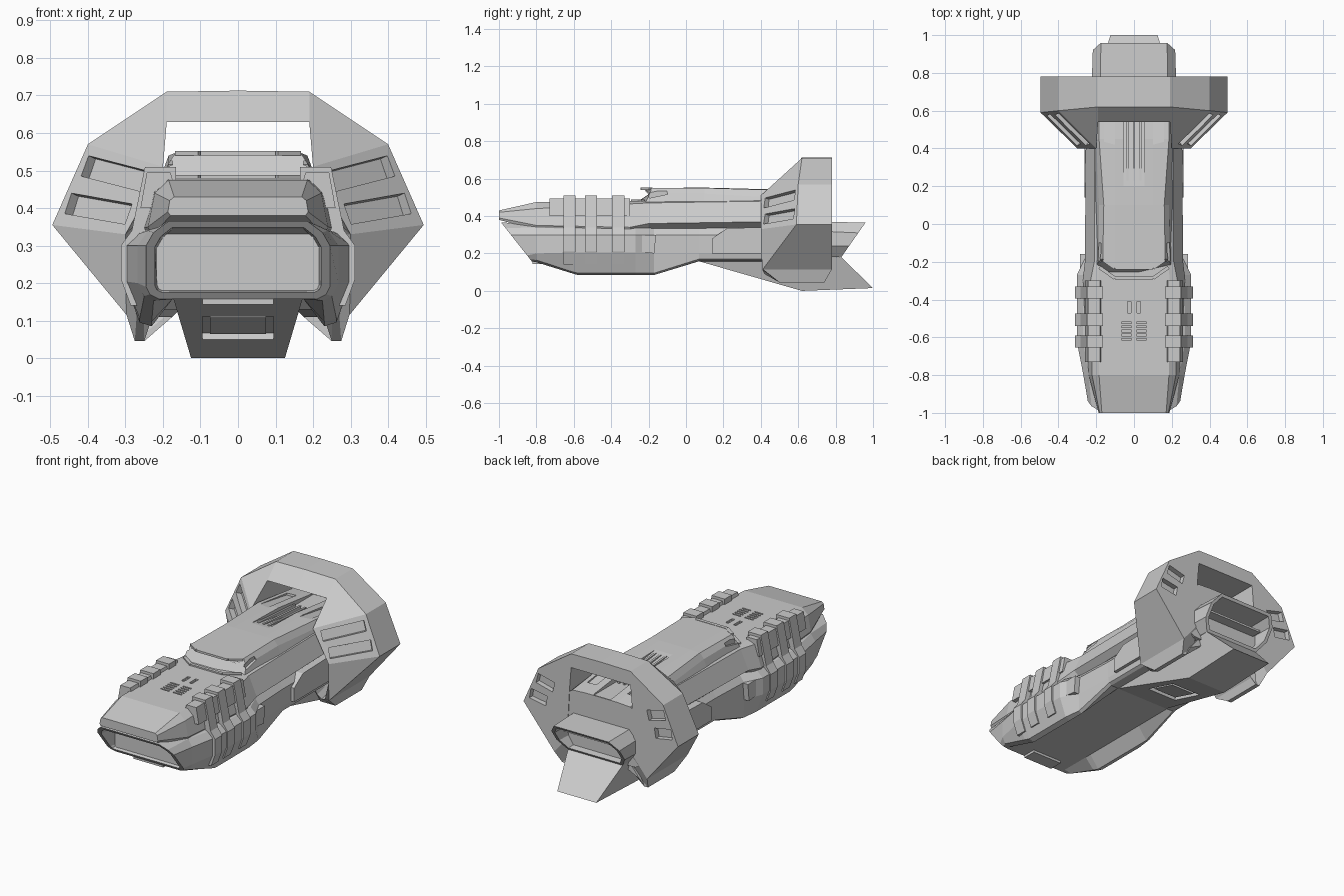
import bpy, bmesh, math
from mathutils import Vector, Matrix

cube = bpy.data.objects.get("Cube")
if cube:
    bpy.data.objects.remove(cube, do_unlink=True)

grey = bpy.data.materials.new("hull_grey")
grey.use_nodes = True
grey.diffuse_color = (0.6, 0.6, 0.6, 1)
grey.node_tree.nodes["Principled BSDF"].inputs["Base Color"].default_value = grey.diffuse_color


def finish(name, bm, mirrored=False):
    bmesh.ops.recalc_face_normals(bm, faces=bm.faces)
    mesh = bpy.data.meshes.new(name)
    bm.to_mesh(mesh)
    bm.free()
    mesh.materials.append(grey)
    obj = bpy.data.objects.new(name, mesh)
    bpy.context.collection.objects.link(obj)
    if mirrored:
        obj.modifiers.new("mirror", "MIRROR")
    return obj


def bridge(bm, first, second, closed=True):
    n = len(first)
    for i in range(n if closed else n - 1):
        j = (i + 1) % n
        bm.faces.new((first[i], first[j], second[j], second[i]))


def loft(name, stations, recess=None):
    """Skin symmetric half profiles (x, z); y is a number or a function of x, z.
    recess = (which end, y of the floor, rim width) hollows that end."""
    bm = bmesh.new()
    rings = []
    for y, half in stations:
        full = half + [(-x, z) for x, z in reversed(half)]
        rings.append([bm.verts.new((x, y(x, z) if callable(y) else y, z)) for x, z in full])
    for first, second in zip(rings, rings[1:]):
        bridge(bm, first, second)
    caps = [bm.faces.new(rings[0]), bm.faces.new(rings[-1])]
    bmesh.ops.recalc_face_normals(bm, faces=bm.faces)
    if recess:
        end, floor, rim = recess
        bmesh.ops.inset_region(bm, faces=[caps[end]], thickness=rim)
        bmesh.ops.inset_region(bm, faces=[caps[end]], thickness=0.006)
        for v in caps[end].verts:
            v.co.y = floor
    return finish(name, bm)


def prism(name, outline, start, end, axis="y"):
    """Extrude an outline along y (outline is x, z) or along x (outline is y, z)."""
    bm = bmesh.new()
    place = (lambda a, b, d: (a, d, b)) if axis == "y" else (lambda a, b, d: (d, a, b))
    rings = [[bm.verts.new(place(a, b, d)) for a, b in outline] for d in (start, end)]
    bridge(bm, *rings)
    for ring in rings:
        bm.faces.new(ring)
    return finish(name, bm, mirrored=True)


def box(name, centre, size, turn=Matrix.Identity(3)):
    bm = bmesh.new()
    bmesh.ops.create_cube(bm, size=1)
    for v in bm.verts:
        v.co = turn @ Vector(a * b for a, b in zip(v.co, size)) + Vector(centre)
    return finish(name, bm)


def carve(target, cutters):
    for cutter in cutters:
        cutter.hide_render = True
        mod = target.modifiers.new("cut", "BOOLEAN")
        mod.operation, mod.solver, mod.object = "DIFFERENCE", "EXACT", cutter
        bpy.context.view_layer.objects.active = target
        bpy.ops.object.modifier_move_to_index(modifier=mod.name, index=0)
        bpy.ops.object.modifier_apply(modifier=mod.name)
        bpy.data.objects.remove(cutter, do_unlink=True)


def tilt(degrees, axis="X"):
    return Matrix.Rotation(math.radians(degrees), 3, axis)


# Lower hull: raked open mouth, and a skirt down each side of a raised floor
belly = [(.2, .36), (.27, .33), (.303, .3), (.303, .205), (.262, .095), (.23, .085), (.175, .157)]
waist = [(.2, .36), (.22, .33), (.243, .3), (.243, .2), (.237, .17), (.22, .16), (.175, .158)]
loft("lower_hull", [
    (lambda x, z: -1 + (.38 - z) * .79,
     [(.185, .365), (.225, .335), (.245, .3), (.245, .19), (.235, .17), (.21, .157), (.175, .157)]),
    (-.8, [(.2, .36), (.24, .34), (.268, .3), (.268, .2), (.25, .165), (.225, .153), (.175, .157)]),
    (-.62, belly[:4] + [(.262, .106), (.23, .097), (.175, .157)]),
    (-.58, belly), (-.27, belly),
    (-.17, [(.2, .36), (.23, .33), (.253, .3), (.253, .2), (.25, .095), (.23, .085), (.175, .157)]),
    (.07, waist), (.775, waist)], recess=(0, -.82, .024))
box("chin", (0, -.78, .158), (.19, .08, .03))

# Upper hull and nose
upper_hull = loft("upper_hull", [
    (-1, [(.17, .43), (.182, .42), (.187, .39), (.18, .38)]),
    (-.8, [(.185, .475), (.222, .44), (.24, .35), (.23, .325)]),
    (-.3, [(.19, .48), (.23, .465), (.272, .34), (.26, .31)]),
    (-.2, [(.18, .48), (.21, .47), (.26, .36), (.22, .33)]),
    (.45, [(.18, .5), (.21, .48), (.255, .37), (.22, .34)]),
    (.775, [(.18, .5), (.21, .48), (.255, .37), (.22, .34)])])
vents = [box("vent", (s * .04, -.61 + i * .022, .49), (.055, .009, .05)) for s in (-1, 1) for i in range(5)]
vents += [box("vent", (s * .025, -.44, .49), (.018, .06, .045)) for s in (-1, 1)]
carve(upper_hull, vents)


# Cabin with swept windscreen
def windscreen(x, z):
    return -.23 - (.55 - z) * .7 + max(0, abs(x) - .1) * .7


cabin = loft("cabin", [
    (windscreen, [(.1, .55), (.165, .55), (.185, .52), (.2, .45), (.1, .45)]),
    (.1, [(.1, .552), (.16, .55), (.185, .52), (.215, .45), (.1, .45)]),
    (.45, [(.1, .543), (.185, .54), (.2, .5), (.215, .45), (.1, .45)]),
    (.775, [(.1, .505), (.185, .5), (.2, .49), (.215, .45), (.1, .45)])])
carve(cabin, [box("deck_trough", (0, .47, .537), (.11, .6, .05), tilt(-8))]
      + [box("side_trough", (s * .13, .54, .55), (.06, .28, .05), tilt(-9)) for s in (-1, 1)]
      + [box("side_window", (s * .195, -.15, .52), (.04, .1, .028), tilt(12)) for s in (-1, 1)])
for i in (-1, 0, 1):
    box(f"deck_ridge_{i + 2}", (i * .034, .4, .522), (.012, .34, .03), tilt(-4))

# Windscreen brow and sill
box("brow", (0, -.232, .546), (.2, .02, .012))
box("sill", (0, -.285, .481), (.2, .018, .014))
for s in (-1, 1):
    box("brow_side", (s * .132, -.21, .546), (.075, .02, .012), tilt(s * 35, "Z"))
    box("sill_side", (s * .142, -.258, .481), (.1, .018, .014), tilt(s * 35, "Z"))

# Shoulder rails and wrap-round ribs
prism("shoulder_rail", [(.17, .46), (.18, .495), (.243, .495), (.26, .4), (.2, .4)], -.73, -.3)
rib = [(.165, .48), (.165, .51), (.248, .51), (.283, .34), (.312, .3), (.312, .21), (.286, .14), (.22, .14), (.2, .4)]
for i, y in enumerate((-.655, -.54, -.395)):
    prism(f"rib_{i + 1}", rib, y, y + .065)

# Side sponsons
prism("sponson", [(.14, .28), (.22, .335), (.6, .345), (.6, .2), (.14, .2)], .2, .262, axis="x")
prism("side_block", [(-.26, .3), (-.16, .3), (-.17, .2), (-.25, .21)], .2, .285, axis="x")

# Tail ring: one half as a bent bar between outer and inner edges, then mirrored
outer = [(0, .713), (.19, .71), (.4, .57), (.495, .355), (.297, .115), (.275, .045), (.25, .045), (.235, .09), (.18, .16)]
inner = [(0, .63), (.19, .63), (.2, .51), (.3, .33), (.3, .22), (.27, .115), (.25, .11), (.22, .13), (.18, .2)]
back = (.78,) * 5 + (.74, .74, .76, .76)
loops = [
    (outer, back),
    (outer, (.62, .62, .6, .59, .41, .5, .5, .42, .42)),
    (inner, (.54, .54) + (.4,) * 3 + (.41,) * 4),
    ([(x if z > .5 else x * .7, z) for x, z in inner], back)]
bm = bmesh.new()
edges = [[bm.verts.new((x, y, z)) for (x, z), y in zip(points, depths)] for points, depths in loops]
for i in range(4):
    bridge(bm, edges[i], edges[(i + 1) % 4], closed=False)
bm.faces.new([e[-1] for e in edges])
tail_ring = finish("tail_ring", bm, mirrored=True)

# Slots recessed into the slanted front and the flat back of the ring
bm = bmesh.new()
bm.from_mesh(tail_ring.data)
bm.faces.new([v for v in sorted(bm.verts, key=lambda v: v.index) if v.index % len(outer) == 0])
bmesh.ops.recalc_face_normals(bm, faces=bm.faces)
bm.to_mesh(tail_ring.data)
bm.free()
slots = []
for t in (.25, .72):
    a = Vector((.2, .4, .51)).lerp(Vector((.3, .4, .33)), t)
    b = Vector((.4, .6, .57)).lerp(Vector((.495, .59, .355)), t)
    for rear in (False, True):
        p, q = a.lerp(b, .1), a.lerp(b, .92)
        if rear:
            p.y = q.y = .78
            p = p.lerp(q, .35)
        along = (q - p).normalized()
        up = Vector((-.4, 0, .9))
        up = (up - along * up.dot(along)).normalized()
        turn = Matrix((along, up, along.cross(up))).transposed()
        slots.append(box("slot", (p + q) / 2, ((q - p).length, .058, .06), turn))
carve(tail_ring, slots)

# Engine nozzle with raked hollow end
loft("nozzle", [
    (.7, [(.18, .37), (.225, .32), (.225, .24), (.18, .18)]),
    (lambda x, z: .83 + (z - .18) * .7, [(.175, .365), (.218, .31), (.218, .24), (.175, .18)])],
    recess=(1, .8, .02))
box("nozzle_vane", (0, .82, .3), (.36, .08, .012))

# Keel fin sweeping down to the tail
keel = loft("keel_fin", [
    (.07, [(.175, .17), (.172, .158)]),
    (.62, [(.175, .175), (.125, 0)]),
    (lambda x, z: .83 + (.18 - z) * 1.03, [(.175, .18), (.125, .015)])])
carve(keel, [box("hatch_recess", (0, .34, .079), (.19, .22, .04), tilt(-16.2))])
box("hatch", (0, .34, .092), (.15, .16, .012), tilt(-16.2))
